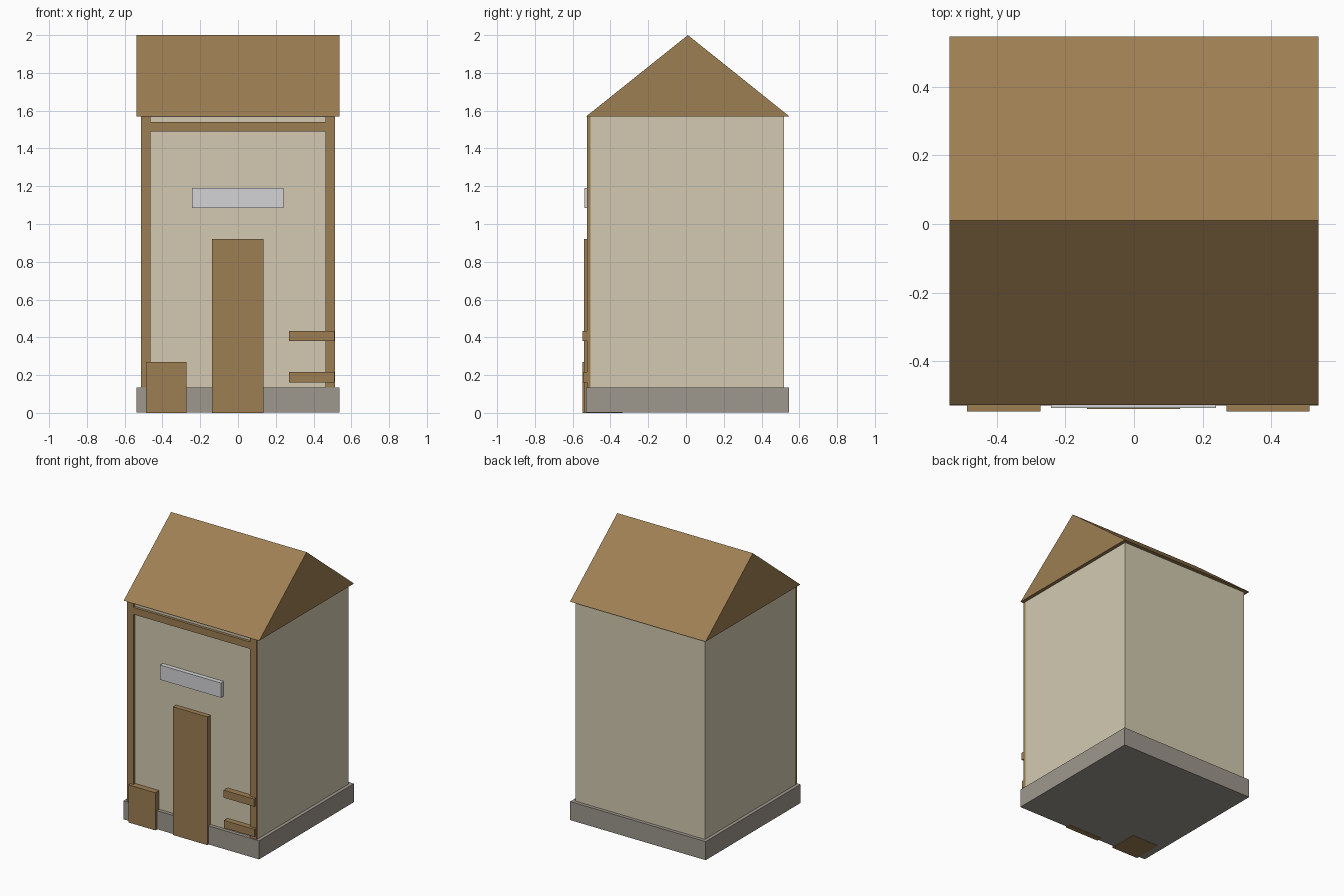
import bpy
import bmesh

if "Cube" in bpy.data.objects:
    bpy.data.objects.remove(bpy.data.objects["Cube"])


def srgb(r, g, b):
    return [((c / 255 + 0.055) / 1.055) ** 2.4 for c in (r, g, b)] + [1.0]


def material(name, rgb):
    m = bpy.data.materials.new(name)
    m.diffuse_color = srgb(*rgb)
    m.use_nodes = True
    m.node_tree.nodes["Principled BSDF"].inputs["Base Color"].default_value = m.diffuse_color
    return m


WOOD = material("brown wood", (158, 127, 83))
PLASTER = material("cream plaster", (211, 202, 177))
STONE = material("grey stone", (158, 151, 141))
SIGN = material("pale grey", (212, 212, 214))


def add_object(name, bm, mat):
    bmesh.ops.recalc_face_normals(bm, faces=bm.faces[:])
    mesh = bpy.data.meshes.new(name)
    bm.to_mesh(mesh)
    bm.free()
    mesh.materials.append(mat)
    ob = bpy.data.objects.new(name, mesh)
    bpy.context.collection.objects.link(ob)
    return ob


def box(name, x, y, z, mat):
    """Box given by its (min, max) range on each axis."""
    bm = bmesh.new()
    bmesh.ops.create_cube(bm, size=1)
    for v in bm.verts:
        v.co = [r[0] if c < 0 else r[1] for c, r in zip(v.co, (x, y, z))]
    return add_object(name, bm, mat)


def prism(name, profile, x0, x1, mat):
    """Extrude a (y, z) profile along x."""
    bm = bmesh.new()
    face = bm.faces.new([bm.verts.new((x0, y, z)) for y, z in profile])
    new = bmesh.ops.extrude_face_region(bm, geom=[face])["geom"]
    verts = [g for g in new if isinstance(g, bmesh.types.BMVert)]
    bmesh.ops.translate(bm, verts=verts, vec=(x1 - x0, 0, 0))
    return add_object(name, bm, mat)


FRONT = -0.505   # front wall plane
EAVE = 1.57      # wall top

# Main body: stone plinth, plaster walls and gabled roof
box("stone_base", (-0.538, 0.538), (-0.53, 0.545), (0.002, 0.135), STONE)
box("walls", (-0.513, 0.513), (FRONT, 0.52), (0.01, EAVE), PLASTER)
prism("gable_roof", [(-0.528, EAVE), (0.547, EAVE), (0.01, 2.0)],
      -0.538, 0.538, WOOD)

# Timber frame on the front
for side, x in (("left", (-0.513, -0.463)), ("right", (0.463, 0.513))):
    box(side + "_post", x, (-0.525, FRONT), (0.135, EAVE), WOOD)
box("top_beam", (-0.463, 0.463), (-0.525, FRONT), (1.49, 1.54), WOOD)

# Door and blank sign board
box("door", (-0.137, 0.135), (-0.54, -0.50), (0, 0.92), WOOD)
box("sign_board", (-0.243, 0.24), (-0.537, FRONT), (1.085, 1.19), SIGN)

# Crate at the left, two shelves at the right
box("crate", (-0.487, -0.273), (-0.548, -0.335), (0, 0.27), WOOD)
for name, z, y in (("lower_shelf", 0.162, -0.545), ("upper_shelf", 0.38, -0.548)):
    box(name, (0.27, 0.512), (y, FRONT), (z, z + 0.054), WOOD)
